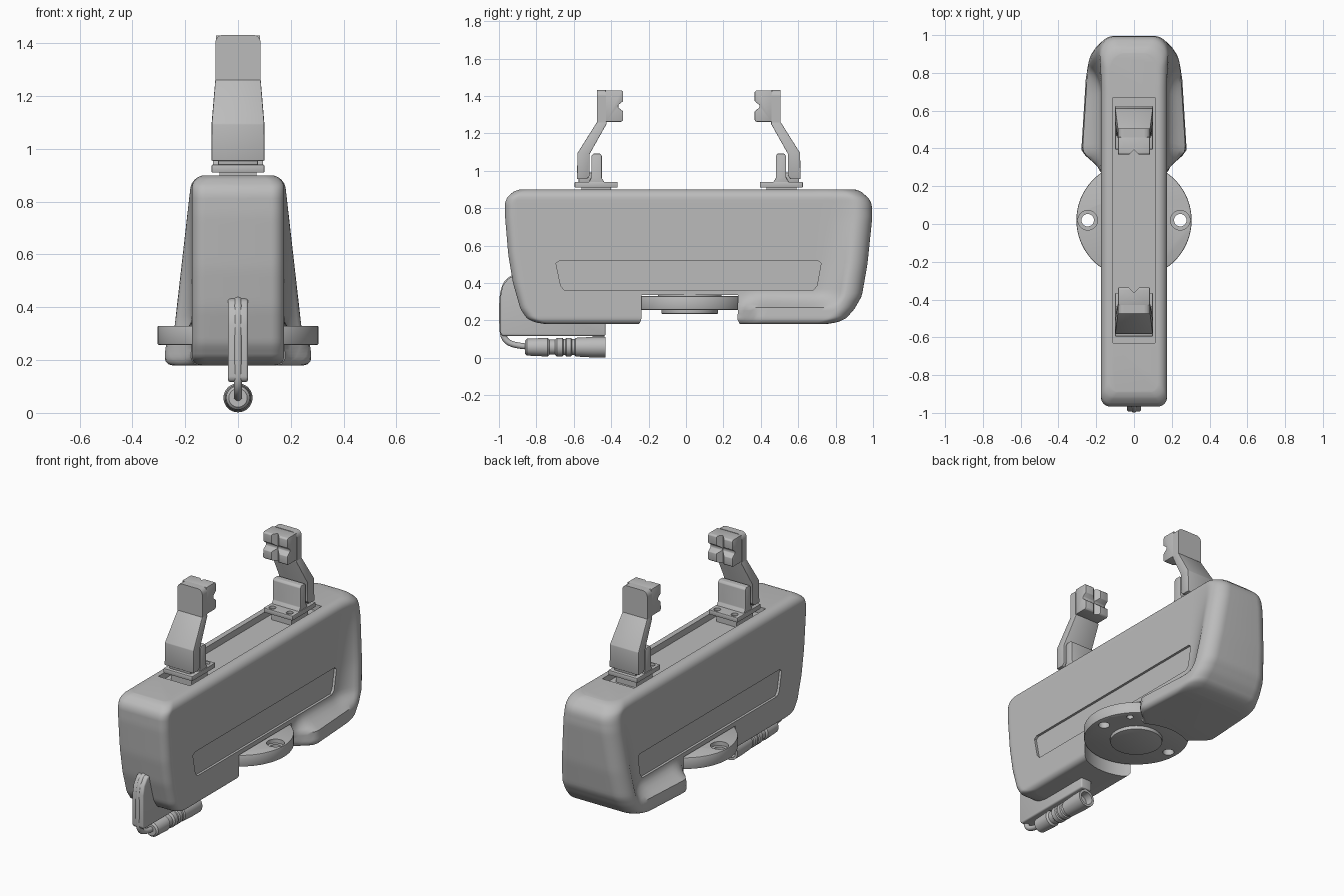
import bpy, bmesh, math
from mathutils import Matrix, Vector

cube = bpy.data.objects.get("Cube")
if cube:
    bpy.data.objects.remove(cube)

grey = bpy.data.materials.new("plain_grey")
grey.use_nodes = True
grey.diffuse_color = (0.5, 0.5, 0.5, 1)
grey.node_tree.nodes["Principled BSDF"].inputs["Base Color"].default_value = (0.5, 0.5, 0.5, 1)


def activate(ob):
    bpy.ops.object.select_all(action='DESELECT')
    ob.select_set(True)
    bpy.context.view_layer.objects.active = ob


def finish(name, bm, bevel=0, segments=2):
    bmesh.ops.recalc_face_normals(bm, faces=bm.faces)
    me = bpy.data.meshes.new(name)
    bm.to_mesh(me)
    bm.free()
    me.materials.append(grey)
    ob = bpy.data.objects.new(name, me)
    bpy.context.collection.objects.link(ob)
    activate(ob)
    if bevel:
        mod = ob.modifiers.new("bevel", 'BEVEL')
        mod.width, mod.segments, mod.limit_method = bevel, segments, 'ANGLE'
        bpy.ops.object.modifier_apply(modifier=mod.name)
    bpy.ops.object.shade_smooth_by_angle(angle=math.radians(35))
    return ob


def prism(name, pts, x0, x1, bevel=0, segments=2, width=None):
    """Extrude a (y, z) outline along x; width(z) optionally scales x."""
    bm = bmesh.new()
    face = bm.faces.new([bm.verts.new((x0, y, z)) for y, z in pts])
    ext = bmesh.ops.extrude_face_region(bm, geom=[face])
    for v in ext["geom"]:
        if isinstance(v, bmesh.types.BMVert):
            v.co.x = x1
    if width:
        for v in bm.verts:
            v.co.x *= width(v.co.z)
    return finish(name, bm, bevel, segments)


def box(name, x0, x1, y0, y1, z0, z1, bevel=0, segments=2):
    return prism(name, [(y0, z0), (y1, z0), (y1, z1), (y0, z1)], x0, x1, bevel, segments)


def cyl(name, x, y, z0, z1, r, bevel=0, n=64):
    bm = bmesh.new()
    bmesh.ops.create_cone(bm, cap_ends=True, segments=n, radius1=r, radius2=r, depth=z1 - z0,
                          matrix=Matrix.Translation((x, y, (z0 + z1) / 2)))
    return finish(name, bm, bevel)


def cut(ob, *cutters):
    for c in cutters:
        c.hide_render = True
        activate(ob)
        mod = ob.modifiers.new("cut", 'BOOLEAN')
        mod.object, mod.operation, mod.solver = c, 'DIFFERENCE', 'EXACT'
        bpy.ops.object.modifier_apply(modifier=mod.name)
        bpy.data.objects.remove(c)
    activate(ob)
    bpy.ops.object.shade_smooth_by_angle(angle=math.radians(35))


def clamp(v):
    return max(0.0, min(1.0, v))


def lerp_table(table, z):
    for (za, a), (zb, b) in zip(table, table[1:]):
        if z <= zb:
            return a + (b - a) * (z - za) / (zb - za)
    return table[-1][1]


# Housing: horizontal sections lofted upward, flaring at the lower rear
FRONT = [(.18, -.75), (.19, -.81), (.21, -.85), (.26, -.885), (.4, -.925), (.55, -.95),
         (.75, -.967), (.83, -.967), (.86, -.955), (.89, -.92), (.9, -.89)]
REAR = [(.18, .75), (.19, .81), (.21, .855), (.26, .9), (.33, .94), (.5, .97),
        (.75, .996), (.82, .993), (.85, .98), (.89, .935), (.9, .905)]
BOTTOM, TOP, HALF = .18, .9, .175


def half_width(y, z, yf, yr):
    low = clamp((.36 - z) / .09) ** 2
    back = clamp((.25 - (yr - y)) / .15) ** 2
    s = clamp((y - .27) / .13)
    flare = (1 - (1 - low) * (1 - back)) * s * s * (3 - 2 * s)
    w = HALF + flare * (.114 * (TOP - z) + .025 * clamp((.8 - y) / .4))
    # Rounded long edges, then rounded vertical corners
    for d, r in ((TOP - z, .05), (z - BOTTOM, .035)):
        if d < r:
            w -= r - math.sqrt(max(0, r * r - (r - d) ** 2))
    for d, r in ((y - yf, .05), (yr - y, .09)):
        if d < r:
            w -= r - math.sqrt(max(0, r * r - (r - d) ** 2))
    return w


bm = bmesh.new()
N, LEVELS = 80, 44
rings = []
for i in range(LEVELS + 1):
    z = BOTTOM + (TOP - BOTTOM) * (1 - math.cos(math.pi * i / LEVELS)) / 2
    yf, yr = lerp_table(FRONT, z), lerp_table(REAR, z)
    ys = [yf + (yr - yf) * (1 - math.cos(math.pi * k / N)) / 2 for k in range(N + 1)]
    side = [(half_width(y, z, yf, yr), y) for y in ys]
    loop = side + [(-x, y) for x, y in reversed(side)]
    rings.append([bm.verts.new((x, y, z)) for x, y in loop])
for a, b in zip(rings, rings[1:]):
    for k in range(len(a)):
        j = (k + 1) % len(a)
        bm.faces.new((a[k], a[j], b[j], b[k]))
bm.faces.new(rings[0])
bm.faces.new(rings[-1])
housing = finish("housing", bm)

# Top channel, mount pocket and side panel recesses
cut(housing, box("channel_cutter", -.11, .11, -.63, .67, .86, 1),
    cyl("pocket_cutter", 0, .02, .1, .335, .312))
panel = [(-.675, .52), (.705, .52), (.722, .505), (.7, .385), (.68, .362),
         (-.65, .362), (-.67, .385), (-.695, .505)]
for s in (-1, 1):
    cut(housing, prism("panel_cutter", panel, s * .16, s * .3))

# Mounting disc with bolt holes and hub
disc = cyl("mount_disc", 0, .02, .257, .33, .305, .006, 96)
for s in (-1, 1):
    cut(disc, cyl("bolt_cutter", s * .245, .02, .2, .4, .033, 0, 32),
        cyl("counterbore_cutter", s * .245, .02, .305, .4, .052, 0, 32))
cut(disc, cyl("pin_cutter", .19, .19, .2, .29, .02, 0, 24))
cyl("mount_hub", 0, .02, .235, .28, .152, .004)
cyl("mount_neck", 0, .02, .32, .36, .17)

# Clamps: modelled at the front, mirrored to the rear
MID = .015


def clamp_set(prefix, m):
    def q(pts):
        return [((y if m < 0 else 2 * MID - y), z) for y, z in pts]

    def bar(name, x0, x1, y0, y1, z0, z1, bevel=0):
        return prism(prefix + name, q([(y0, z0), (y1, z0), (y1, z1), (y0, z1)]), x0, x1, bevel)

    bar("_clamp_foot", -.07, .07, -.56, -.4, .85, .915)
    base = bar("_clamp_base", -.1, .1, -.595, -.365, .91, .94, .004)
    for s in (-1, 1):
        y = -.395 if m < 0 else 2 * MID + .395
        cut(base, cyl("screw_cutter", s * .06, y, .925, 1, .02, 0, 24))
    prism(prefix + "_clamp_stop", q([(-.525, .93), (-.43, .93), (-.45, .96), (-.45, 1.08), (-.46, 1.092),
                                     (-.495, 1.092), (-.505, 1.08), (-.505, .965)]), -.095, .095, .003)
    bar("_clamp_hinge", -.075, .075, -.575, -.5, .935, .99, .006)
    prism(prefix + "_clamp_arm", q([(-.583, .955), (-.53, .955), (-.515, .975), (-.515, 1.09), (-.425, 1.25),
                                    (-.425, 1.262), (-.475, 1.262), (-.58, 1.095)]), -1, 1, .003,
          width=lambda z: .1 - .014 * clamp((z - 1.09) / .17))
    # Head: backing plate and grooved jaw pad
    plate = bar("_clamp_plate", -.086, .086, -.475, -.428, 1.255, 1.432)
    pad = prism(prefix + "_jaw_pad", q([(-.43, 1.262), (-.345, 1.262), (-.337, 1.27), (-.337, 1.318),
                                       (-.362, 1.338), (-.362, 1.352), (-.337, 1.372), (-.337, 1.422),
                                       (-.345, 1.43), (-.43, 1.43)]), -.084, .084, .003)
    g = -.36 if m < 0 else 2 * MID + .36
    bm = bmesh.new()
    bmesh.ops.create_cube(bm, size=.04, matrix=Matrix.Translation((0, g - m * .025, 1.345))
                          @ Matrix.Rotation(math.pi / 4, 4, 'Z') @ Matrix.Diagonal((1, 1, 10, 1)))
    cut(pad, finish("groove_cutter", bm))
    # Rounded upper corners of the head
    for ob in (plate, pad):
        bm = bmesh.new()
        bm.from_mesh(ob.data)
        top = [e for e in bm.edges if all(v.co.z > 1.41 and abs(v.co.x) > .078 for v in e.verts)
               and abs((e.verts[0].co - e.verts[1].co).normalized().y) > .99 and e.calc_length() > .03]
        if ob is plate:
            bmesh.ops.bevel(bm, geom=top, offset=.03, segments=4, profile=.5, affect='EDGES')
        bm.to_mesh(ob.data)
        bm.free()


clamp_set("front", -1)
clamp_set("rear", 1)

# Cable guide fin under the nose
fin = [(-.8, .44), (-.91, .44), (-.95, .425), (-.98, .385), (-.992, .33), (-.992, .13),
       (-.98, .117), (-.43, .117), (-.43, .25), (-.7, .3)]
prism("cable_fin", fin, -.038, .038, .014, 3)

# Cable running down the fin edge into the connector
cu = bpy.data.curves.new("cable", 'CURVE')
cu.dimensions, cu.bevel_depth, cu.bevel_resolution, cu.use_fill_caps = '3D', .016, 4, True
sp = cu.splines.new('NURBS')
path = [(-.9, .43), (-.95, .425), (-.983, .36), (-.983, .25), (-.983, .14), (-.97, .09), (-.92, .065), (-.84, .06)]
sp.points.add(len(path) - 1)
for p, (y, z) in zip(sp.points, path):
    p.co = (0, y, z, 1)
sp.use_endpoint_u, sp.order_u = True, 4
cable = bpy.data.objects.new("cable", cu)
cu.materials.append(grey)
bpy.context.collection.objects.link(cable)
activate(cable)
bpy.ops.object.convert(target='MESH')
bpy.ops.object.shade_smooth_by_angle(angle=math.radians(35))

# Connector: turned profile (y, radius) with ribs and an open socket
prof = [(-.86, 0), (-.86, .035), (-.85, .045), (-.74, .05), (-.73, .04), (-.7, .04), (-.69, .05),
        (-.66, .05), (-.655, .043), (-.645, .043), (-.64, .05), (-.615, .05), (-.61, .043),
        (-.595, .043), (-.59, .05), (-.5, .055), (-.43, .055), (-.43, .04), (-.48, .04), (-.48, 0)]
bm = bmesh.new()
vs = [bm.verts.new((0, y, .057 + r)) for y, r in prof]
es = [bm.edges.new(e) for e in zip(vs, vs[1:])]
bmesh.ops.spin(bm, geom=vs + es, cent=Vector((0, 0, .057)), axis=(0, 1, 0), angle=math.tau, steps=32)
bmesh.ops.remove_doubles(bm, verts=bm.verts, dist=.0005)
for v in bm.verts:
    v.co.z = max(v.co.z, 0)
finish("connector", bm)
box("connector_key", -.012, .012, -.5, -.435, .1, .12, .003)
